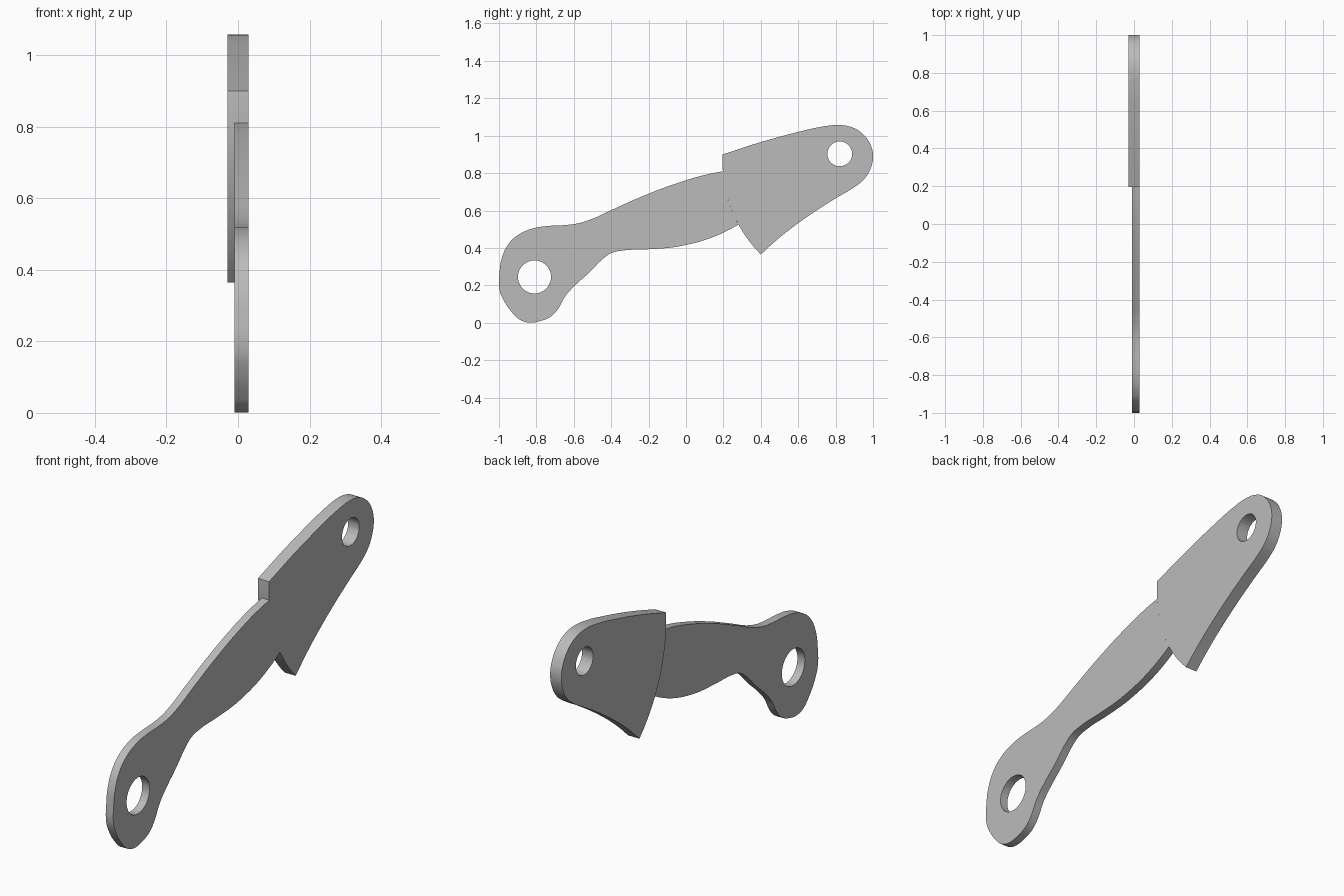
import bpy
import bmesh
import math
from mathutils import Matrix

cube = bpy.data.objects.get("Cube")
if cube:
    bpy.data.objects.remove(cube, do_unlink=True)

grey = bpy.data.materials.new("plain grey")
grey.use_nodes = True
grey_colour = (0.5, 0.5, 0.5, 1)
grey.diffuse_color = grey_colour
grey.node_tree.nodes["Principled BSDF"].inputs["Base Color"].default_value = grey_colour

# Shoulder arc where the thick head meets the thin arm (y, z plane)
ARC_Y, ARC_Z, ARC_R = 0.895, 0.86, 0.7


def shoulder(z_start, z_end, steps=14):
    """Points on the shoulder arc between two heights."""
    points = []
    for i in range(steps + 1):
        z = z_start + (z_end - z_start) * i / steps
        points.append((ARC_Y - math.sqrt(ARC_R ** 2 - (z - ARC_Z) ** 2), z))
    return points


def circle(centre_y, centre_z, radius, count=12):
    """Closed ring of points for a pin hole."""
    angles = [math.tau * i / count for i in range(count)]
    return [(centre_y + radius * math.cos(a), centre_z + radius * math.sin(a)) for a in angles]


def add_spline(curve, smooth_points, straight_points=()):
    """Closed outline: a flowing run followed by an exact run with sharp ends."""
    points = list(smooth_points) + list(straight_points)
    spline = curve.splines.new("BEZIER")
    spline.bezier_points.add(len(points) - 1)
    spline.use_cyclic_u = True
    spline.resolution_u = 5
    for i, (knot, (y, z)) in enumerate(zip(spline.bezier_points, points)):
        knot.co = (y, z, 0)
        kind = "AUTO" if i < len(smooth_points) else "VECTOR"
        knot.handle_left_type = knot.handle_right_type = kind


def make_plate(name, outline, edge, hole, x_min, x_max):
    """Flat plate cut from an outline with one round hole."""
    curve = bpy.data.curves.new(name + "_profile", "CURVE")
    curve.dimensions = "2D"
    curve.fill_mode = "BOTH"
    curve.extrude = (x_max - x_min) / 2
    add_spline(curve, outline, edge)
    add_spline(curve, circle(*hole))

    helper = bpy.data.objects.new(name + "_profile", curve)
    bpy.context.collection.objects.link(helper)
    bpy.context.view_layer.update()
    graph = bpy.context.evaluated_depsgraph_get()
    mesh = bpy.data.meshes.new_from_object(helper.evaluated_get(graph))
    bpy.data.objects.remove(helper, do_unlink=True)

    # Stand the profile up in the y-z plane and weld its rims
    stand = Matrix(((0, 0, 1, (x_min + x_max) / 2), (1, 0, 0, 0), (0, 1, 0, 0), (0, 0, 0, 1)))
    bm = bmesh.new()
    bm.from_mesh(mesh)
    bm.transform(stand)
    bmesh.ops.remove_doubles(bm, verts=bm.verts, dist=0.0002)
    bmesh.ops.recalc_face_normals(bm, faces=bm.faces)
    for face in bm.faces:
        face.smooth = True
    bm.to_mesh(mesh)
    bm.free()
    mesh.set_sharp_from_angle(angle=math.radians(30))
    mesh.materials.clear()
    mesh.materials.append(grey)
    plate = bpy.data.objects.new(name, mesh)
    bpy.context.collection.objects.link(plate)
    return plate


# Thick head with the small pin hole, running from the tip round to the top
head_outline = [
    (0.5, 0.455), (0.65, 0.568), (0.8, 0.665), (0.9, 0.725), (0.95, 0.765),
    (0.985, 0.82), (1, 0.89), (0.985, 0.955), (0.945, 1.01), (0.89, 1.044),
    (0.82, 1.057), (0.72, 1.047), (0.6, 1.02), (0.4, 0.966),
]
make_plate("thick_head", head_outline, shoulder(0.9, 0.365), (0.822, 0.903, 0.066), -0.03, 0.03)

# Thin arm with the large pin hole, running along the top, round the end and back
arm_outline = [
    (0.1, 0.79), (0, 0.762), (-0.2, 0.69), (-0.4, 0.602), (-0.5, 0.556),
    (-0.58, 0.531), (-0.65, 0.522), (-0.74, 0.517), (-0.82, 0.504),
    (-0.9, 0.468), (-0.95, 0.42), (-0.985, 0.345), (-0.997, 0.27),
    (-0.998, 0.18), (-0.975, 0.12), (-0.93, 0.055), (-0.89, 0.017),
    (-0.84, 0.001), (-0.78, 0.009), (-0.72, 0.035), (-0.68, 0.08),
    (-0.645, 0.142), (-0.6, 0.193), (-0.52, 0.266), (-0.44, 0.345),
    (-0.4, 0.372), (-0.34, 0.386), (-0.2, 0.393), (-0.08, 0.402),
    (0, 0.416), (0.1, 0.442), (0.2, 0.482),
]
make_plate("thin_arm", arm_outline, shoulder(0.525, 0.81), (-0.81, 0.245, 0.088), -0.01, 0.03)
